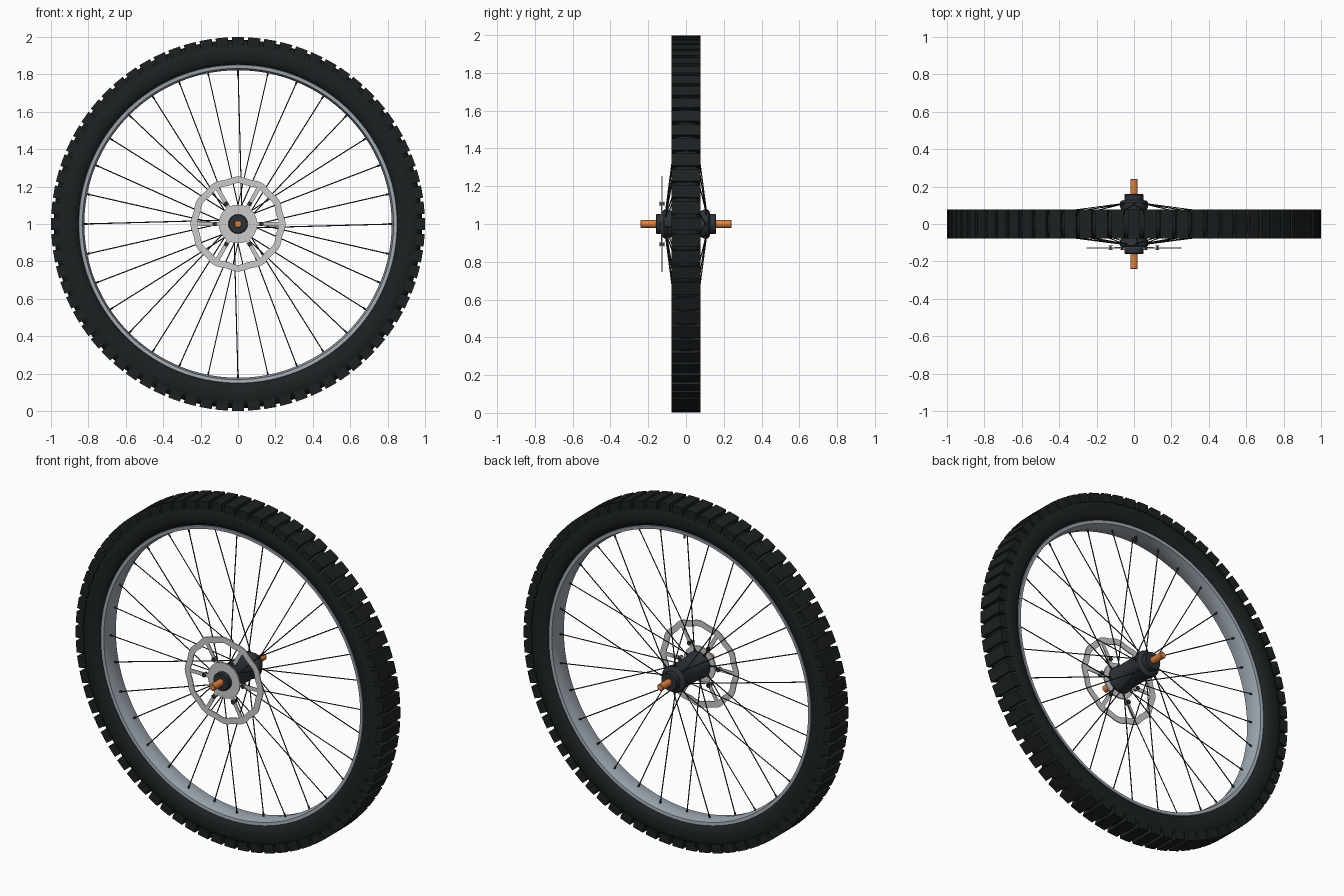
import bpy, bmesh
from math import sin, cos, pi, radians, copysign
from mathutils import Vector, Matrix

if "Cube" in bpy.data.objects:
    bpy.data.objects.remove(bpy.data.objects["Cube"])

C = Vector((0, 0, 1))


def material(name, rgb):
    m = bpy.data.materials.new(name)
    m.diffuse_color = (*rgb, 1)
    m.use_nodes = True
    m.node_tree.nodes["Principled BSDF"].inputs["Base Color"].default_value = m.diffuse_color
    return m


RUBBER = material("rubber", (0.012, 0.015, 0.016))
DARK = material("dark_metal", (0.025, 0.032, 0.04))
STEEL = material("spoke_steel", (0.03, 0.03, 0.035))
RIM = material("rim_alloy", (0.35, 0.4, 0.45))
SILVER = material("rotor_steel", (0.6, 0.6, 0.6))
ORANGE = material("orange_axle", (0.75, 0.22, 0.05))


def finish(bm, name, mat, angle=35):
    bmesh.ops.recalc_face_normals(bm, faces=bm.faces)
    me = bpy.data.meshes.new(name)
    bm.to_mesh(me)
    bm.free()
    ob = bpy.data.objects.new(name, me)
    bpy.context.collection.objects.link(ob)
    me.materials.append(mat)
    bpy.ops.object.select_all(action='DESELECT')
    bpy.context.view_layer.objects.active = ob
    ob.select_set(True)
    bpy.ops.object.shade_smooth_by_angle(angle=radians(angle))
    return ob


def polar(r, a, y=0):
    return C + Vector((r * cos(a), y, r * sin(a)))


def lathe(name, profile, mat, n=96, closed=True, wave=0, lobes=0):
    """Revolve (radius, y) points about the axle line."""
    bm = bmesh.new()
    rings = []
    for i in range(n):
        a = 2 * pi * i / n
        rings.append([bm.verts.new(polar(r + wave * cos(lobes * a), a, y)) for r, y in profile])
    m = len(profile)
    for i in range(n):
        p, q = rings[i], rings[(i + 1) % n]
        for j in range(m if closed else m - 1):
            k = (j + 1) % m
            bm.faces.new((p[j], p[k], q[k], q[j]))
    if not closed:
        for j in (0, -1):
            bm.faces.new([r[j] for r in rings])
    return finish(bm, name, mat)


def rod(bm, a, b, r, n=6):
    d = b - a
    rot = d.to_track_quat('Z', 'Y').to_matrix().to_4x4()
    bmesh.ops.create_cone(bm, cap_ends=True, segments=n, radius1=r, radius2=r,
                          depth=d.length, matrix=Matrix.Translation((a + b) / 2) @ rot)


def block(bm, r, a, y, size):
    """Box with size (radial, axial, tangential)."""
    m = Matrix.Translation(polar(r, a, y)) @ Matrix.Rotation(-a, 4, 'Y') @ Matrix.Diagonal((*size, 1))
    return bmesh.ops.create_cube(bm, size=1, matrix=m)["verts"]


# tyre carcass: squarish oval section
tyre = []
for i in range(24):
    t = 2 * pi * i / 24
    c, s = cos(t), sin(t)
    tyre.append((0.912 + 0.072 * copysign(abs(c) ** 0.75, c), 0.078 * copysign(abs(s) ** 0.75, s)))
lathe("tyre", tyre, RUBBER, n=128)

# tread bars across the tyre
bm = bmesh.new()
for i in range(72):
    a = 2 * pi * i / 72
    block(bm, 0.974, a, 0, (0.05, 0.156, 0.066))
finish(bm, "tread", RUBBER, 20)

# rim with shallow channel
lathe("rim", [(0.85, -0.058), (0.832, -0.056), (0.828, -0.035), (0.822, 0), (0.828, 0.035),
              (0.832, 0.056), (0.85, 0.058), (0.86, 0.03), (0.86, -0.03)], RIM, n=128)

# spokes, nipples: alternate sides, alternate lean
sp, ni = bmesh.new(), bmesh.new()
for i in range(32):
    a = 2 * pi * i / 32
    side = 1 if i % 2 else -1
    lean = 0.3 if (i // 2) % 2 else -0.3
    hub_pt, rim_pt = polar(0.07, a + lean, side * 0.108), polar(0.832, a, side * 0.008)
    rod(sp, hub_pt, rim_pt, 0.003)
    rod(ni, rim_pt, rim_pt.lerp(hub_pt, 0.035), 0.005)
finish(sp, "spokes", STEEL)
finish(ni, "spoke_nipples", STEEL)

# valve stem
bm = bmesh.new()
rod(bm, polar(0.83, pi / 2, 0.015), polar(0.79, pi / 2, 0.015), 0.006, 10)
finish(bm, "valve", STEEL)

# hub shell, flanges and stepped end caps
half = [(0.048, 0.16), (0.052, 0.155), (0.052, 0.128), (0.068, 0.124), (0.076, 0.116),
        (0.076, 0.094), (0.07, 0.08)]
lathe("hub", [(r, -y) for r, y in half] + half[::-1], DARK, n=48, closed=False)

# axle
lathe("axle", [(0.017, -0.24), (0.02, -0.237), (0.02, 0.237), (0.017, 0.24)], ORANGE, n=24, closed=False)

# brake rotor: wavy ring, carrier ring and arms
def flat(r0, r1, y, t):
    return [(r0, y - t), (r1, y - t), (r1, y + t), (r0, y + t)]


RY = -0.128
lathe("rotor_ring", flat(0.215, 0.25, RY, 0.003), SILVER, n=120, wave=0.004, lobes=12)
lathe("rotor_carrier", flat(0.05, 0.103, RY, 0.004), SILVER, n=48)
arms, bolts = bmesh.new(), bmesh.new()
for i in range(6):
    a = i * pi / 3
    block(arms, 0.158, a, RY, (0.125, 0.005, 0.022))
    rod(bolts, polar(0.125, a, RY - 0.012), polar(0.125, a, RY + 0.012), 0.006, 10)
    for y in (-0.012, 0.01):
        rod(bolts, polar(0.125, a, RY + y), polar(0.125, a, RY + y + 0.004), 0.012, 12)
finish(arms, "rotor_arms", SILVER)
finish(bolts, "rotor_bolts", DARK)
